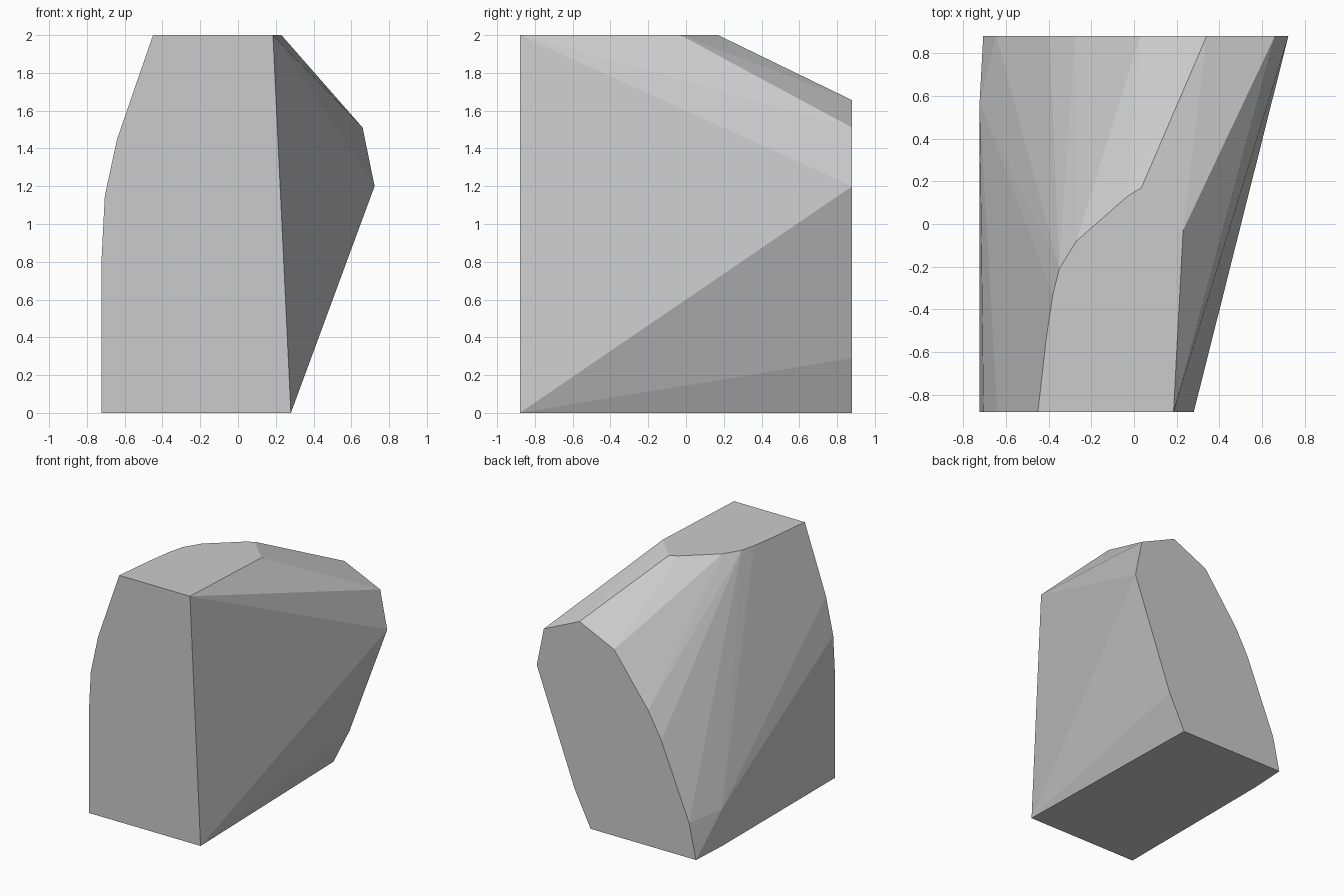
import bpy, bmesh, math

if "Cube" in bpy.data.objects:
    bpy.data.objects.remove(bpy.data.objects["Cube"])

DEPTH = 0.88   # half depth
TOP = 2.0

# Front outline (x, z)
front = [(-0.723, 0), (0.28, 0), (0.185, TOP), (-0.45, TOP),
         (-0.64, 1.45), (-0.705, 1.15), (-0.723, 0.8)]
# Back outline (x, z)
back = [(-0.706, 0), (0.24, 0), (0.385, 0.29), (0.723, 1.2), (0.66, 1.51),
        (0.34, 1.655), (0.028, 1.51), (-0.277, 1.10), (-0.395, 0.884), (-0.645, 0.28)]
# Rounded rim of the flat top (x, y)
rim = [(-0.41, -0.53), (-0.38, -0.33), (-0.35, -0.21), (-0.27, -0.08),
       (-0.03, 0.13), (0.035, 0.17), (0.23, -0.03)]
# Back end of the upright left wall (y, z)
wall = [(0.57, 0), (0.57, 0.3)]

points = [(x, -DEPTH, z) for x, z in front]
points += [(x, DEPTH, z) for x, z in back]
points += [(x, y, TOP) for x, y in rim]
points += [(-0.723, y, z) for y, z in wall]

# Stretch a faceted skin around the outlines
bm = bmesh.new()
for p in points:
    bm.verts.new(p)
bmesh.ops.convex_hull(bm, input=bm.verts[:])
loose = [v for v in bm.verts if not v.link_faces]
bmesh.ops.delete(bm, geom=loose, context='VERTS')
bmesh.ops.dissolve_limit(bm, angle_limit=math.radians(0.5),
                         verts=bm.verts[:], edges=bm.edges[:])
bmesh.ops.recalc_face_normals(bm, faces=bm.faces[:])

mesh = bpy.data.meshes.new("faceted_rock")
bm.to_mesh(mesh)
bm.free()
rock = bpy.data.objects.new("faceted_rock", mesh)
bpy.context.collection.objects.link(rock)

# Stone colour
stone = bpy.data.materials.new("light_grey_stone")
stone.diffuse_color = (0.6, 0.6, 0.6, 1)
stone.use_nodes = True
stone.node_tree.nodes["Principled BSDF"].inputs["Base Color"].default_value = stone.diffuse_color
mesh.materials.append(stone)
